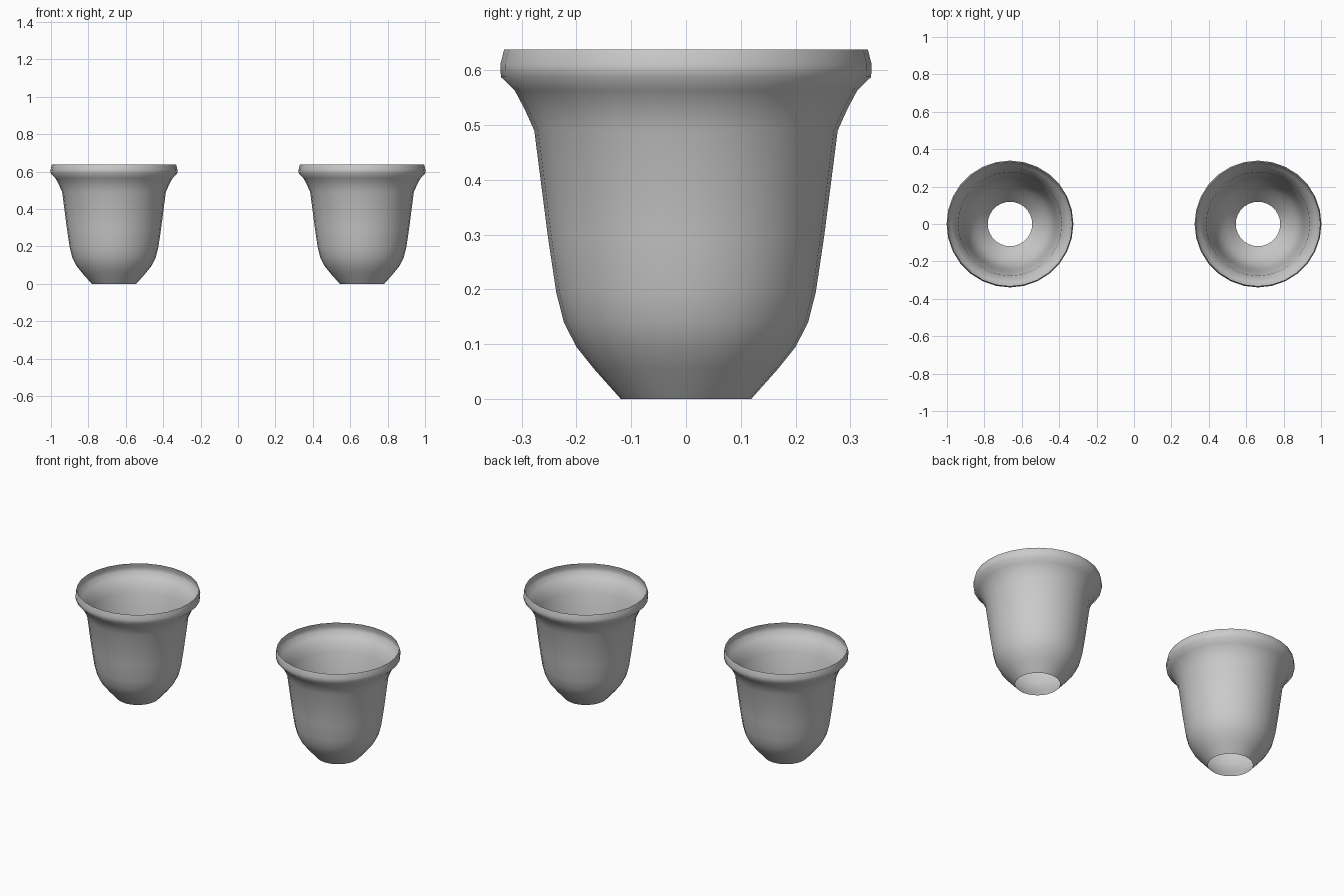
import bpy, bmesh, math

if "Cube" in bpy.data.objects:
    bpy.data.objects.remove(bpy.data.objects["Cube"])

SIDES = 28
# (radius, height) of the open thin-walled cup, from bottom hole to rim
PROFILE = [(0.119, 0.0), (0.168, 0.055), (0.200, 0.095), (0.223, 0.140),
           (0.237, 0.195), (0.252, 0.295), (0.277, 0.490), (0.294, 0.528),
           (0.313, 0.564), (0.338, 0.588), (0.339, 0.611), (0.332, 0.638)]


def make_cup(name, x):
    bm = bmesh.new()
    rings = []
    for r, z in PROFILE:
        rings.append([bm.verts.new((r * math.cos(2 * math.pi * i / SIDES),
                                    r * math.sin(2 * math.pi * i / SIDES), z))
                      for i in range(SIDES)])
    for low, high in zip(rings, rings[1:]):
        for i in range(SIDES):
            j = (i + 1) % SIDES
            bm.faces.new((low[i], low[j], high[j], high[i])).smooth = True
    mesh = bpy.data.meshes.new(name)
    bm.to_mesh(mesh)
    bm.free()
    obj = bpy.data.objects.new(name, mesh)
    obj.location.x = x
    bpy.context.collection.objects.link(obj)


# Matching pair of bell-shaped cups
make_cup("left_cup", -0.663)
make_cup("right_cup", 0.663)
